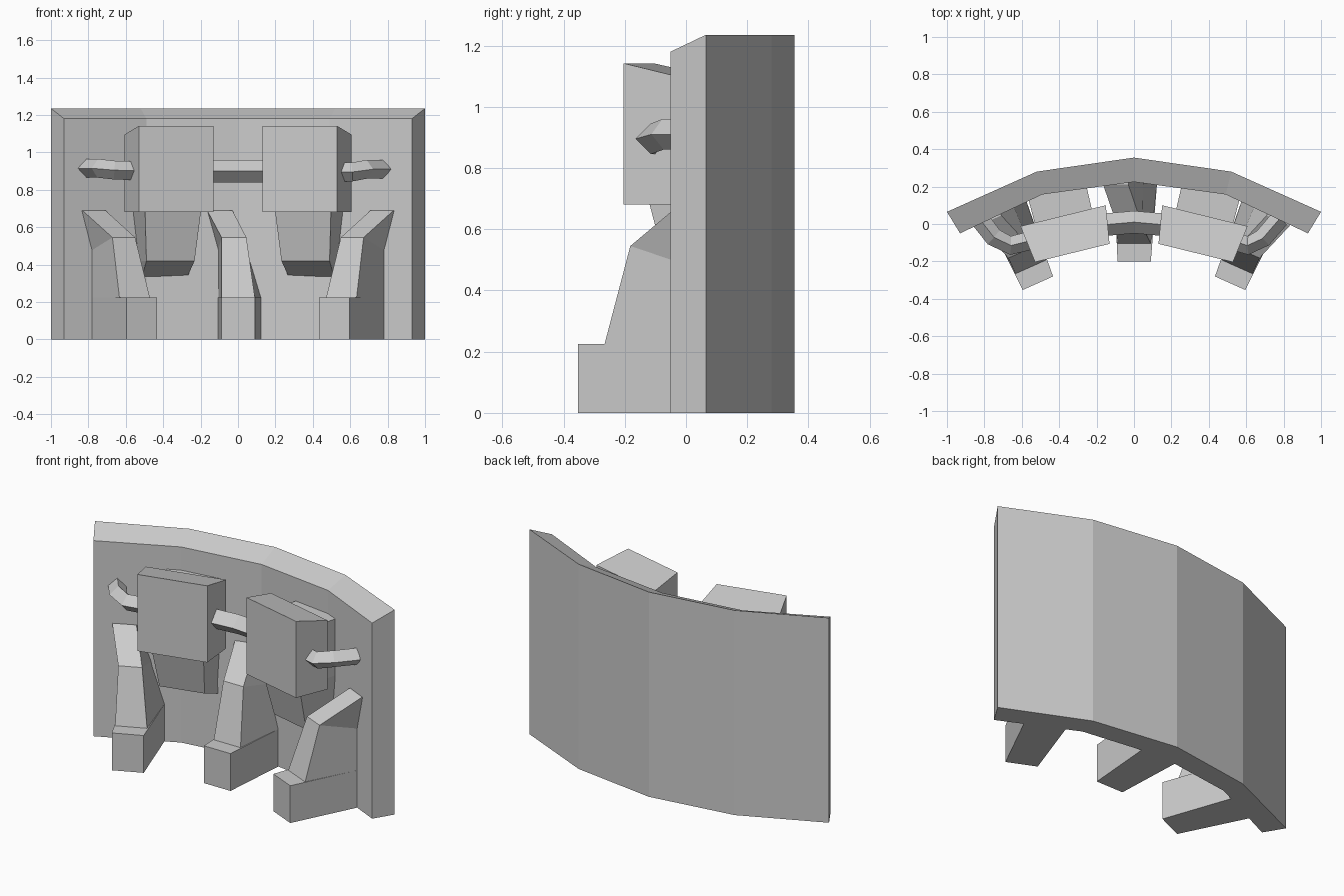
import bpy, bmesh
from math import radians
from mathutils import Matrix, Vector

if "Cube" in bpy.data.objects:
    bpy.data.objects.remove(bpy.data.objects["Cube"])


def loft(name, rings, place=None):
    """Skin a list of equal-sized rings into a closed flat-shaded solid."""
    bm = bmesh.new()
    loops = [[bm.verts.new(p) for p in ring] for ring in rings]
    n = len(rings[0])
    for a, b in zip(loops, loops[1:]):
        for i in range(n):
            j = (i + 1) % n
            bm.faces.new((a[i], a[j], b[j], b[i]))
    bm.faces.new(loops[0])
    bm.faces.new(loops[-1])
    bmesh.ops.remove_doubles(bm, verts=bm.verts, dist=0.0005)
    if place:
        bm.transform(place)
    bmesh.ops.recalc_face_normals(bm, faces=bm.faces)
    mesh = bpy.data.meshes.new(name)
    bm.to_mesh(mesh)
    bm.free()
    obj = bpy.data.objects.new(name, mesh)
    bpy.context.collection.objects.link(obj)
    return obj


def frame(x, y, angle, flip=1):
    """Local x across, local y towards the wall; flip mirrors to the right."""
    m = Matrix.Translation((x, y, 0)) @ Matrix.Rotation(radians(angle), 4, 'Z')
    return Matrix.Diagonal((flip, 1, 1, 1)) @ m


def section(l, r, front, zf, bl, br, back, zb):
    return [(l, front, zf), (r, front, zf), (br, back, zb), (bl, back, zb)]


# Curved wall with a sloping top
outer = [(-1, 0.065), (-0.52, 0.28), (0, 0.355), (0.52, 0.28), (1, 0.065)]
inner = [(-0.93, -0.05), (-0.49, 0.158), (0, 0.225), (0.49, 0.158), (0.93, -0.05)]
loft("curved_wall", [[(*i, 0), (*o, 0), (*o, 1.235), (*i, 1.18)]
                     for i, o in zip(inner, outer)])

# Stepped, leaning buttresses
buttress = [
    section(-0.088, 0.09, 0, 0, -0.107, 0.125, 0.44, 0),
    section(-0.088, 0.09, 0, 0.225, -0.107, 0.125, 0.44, 0.225),
    section(-0.088, 0.09, 0.095, 0.225, -0.107, 0.125, 0.44, 0.225),
    section(-0.088, 0.045, 0.187, 0.545, -0.107, 0.05, 0.44, 0.47),
    section(-0.165, -0.03, 0.41, 0.69, -0.165, -0.03, 0.45, 0.69),
]
for side, place in (("left", frame(-0.515, -0.317, 24)),
                    ("middle", frame(0, -0.2, 0)),
                    ("right", frame(-0.515, -0.317, 24, -1))):
    loft(side + "_buttress", buttress, place)

# Block panels on tapered brackets
block = [[(-w, v, 0.68), (w, v, 0.68), (w, v, z), (-w, v, z)]
         for w, v, z in ((0.205, 0, 1.142), (0.235, 0.205, 1.095))]
bracket = [
    section(-0.125, 0.145, 0.19, 0.35, -0.105, 0.145, 0.39, 0.33),
    section(-0.13, 0.135, 0.14, 0.42, -0.125, 0.145, 0.39, 0.42),
    section(-0.155, 0.155, 0.07, 0.7, -0.16, 0.16, 0.39, 0.7),
    section(-0.155, 0.155, 0.07, 1.04, -0.16, 0.16, 0.39, 1.04),
]
bracket[0] = section(-0.105, 0.145, 0.34, 0.335, -0.105, 0.145, 0.39, 0.335)
for side, flip in (("left", 1), ("right", -1)):
    place = frame(-0.33, -0.155, 13.8, flip)
    loft(side + "_block", block, place)
    loft(side + "_bracket", bracket, place)


# Square bars set on edge, bending between blocks and wall
def bar(name, path, r=0.06):
    pts = [Vector(p) for p in path]
    rings = []
    for k, p in enumerate(pts):
        d = (pts[min(k + 1, len(pts) - 1)] - pts[max(k - 1, 0)]).normalized()
        s = d.cross(Vector((0, 0, 1))).normalized()
        up = s.cross(d)
        rings.append([p + s * r, p + up * r, p - s * r, p - up * r])
    return loft(name, rings)


bar("middle_bar", [(-0.17, -0.005, 0.9), (0, 0.01, 0.9), (0.17, -0.005, 0.9)])
bar("left_bar", [(-0.5, -0.075, 0.9), (-0.66, -0.115, 0.905),
                 (-0.75, -0.07, 0.915), (-0.82, 0.02, 0.915)], 0.05)
bar("right_bar", [(0.5, -0.08, 0.895), (0.61, -0.115, 0.895),
                  (0.69, -0.075, 0.91), (0.78, 0.03, 0.91)], 0.05)
